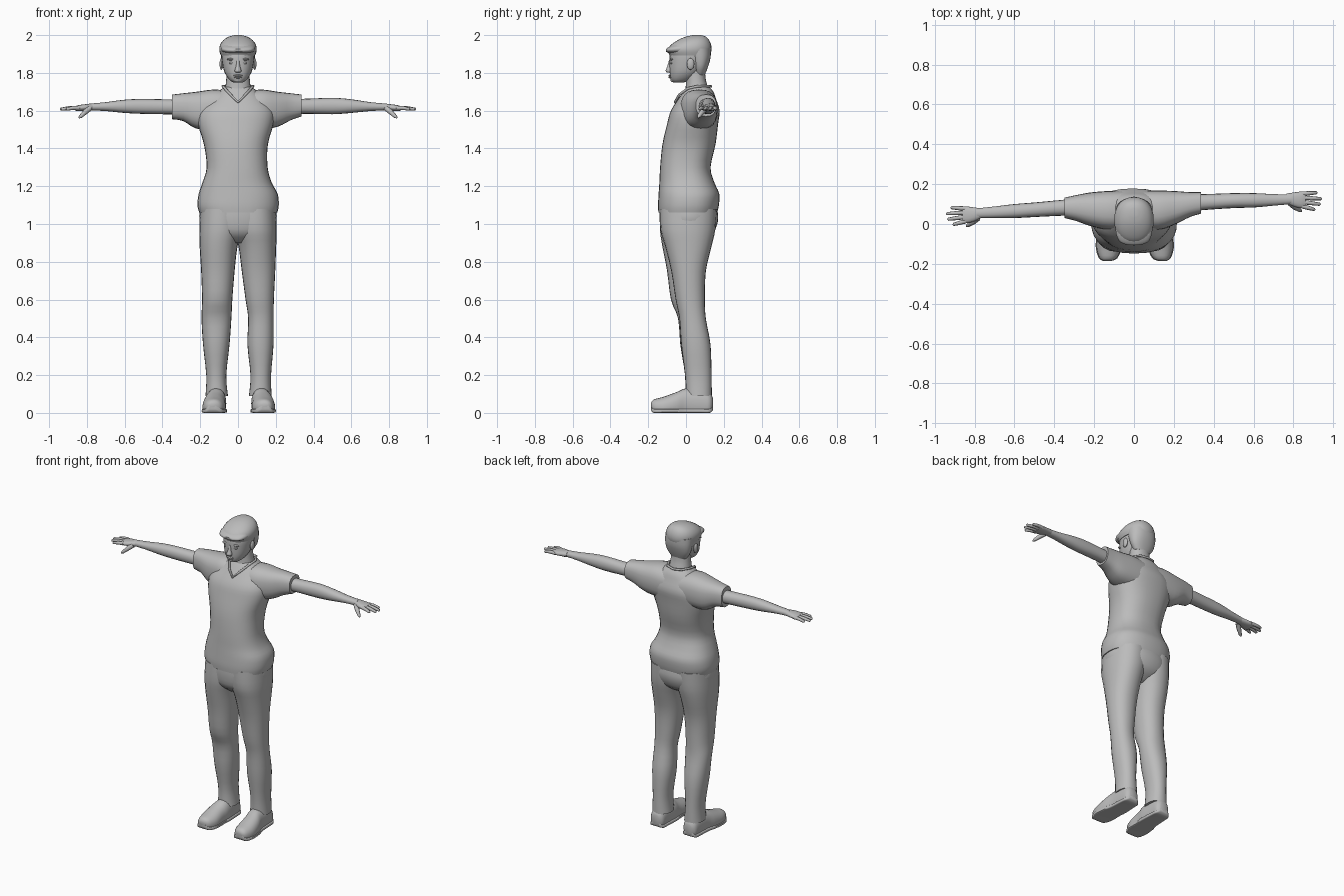
import bpy, bmesh, math
from mathutils import Vector

grey = bpy.data.materials.new("plain grey")
grey.diffuse_color = (0.5, 0.5, 0.5, 1)


def finish(ob, angle=45):
    ob.data.materials.clear()
    ob.data.materials.append(grey)
    bpy.ops.object.select_all(action='DESELECT')
    ob.select_set(True)
    bpy.context.view_layer.objects.active = ob
    bpy.ops.object.shade_smooth_by_angle(angle=math.radians(angle))
    return ob


def from_bmesh(name, bm):
    bmesh.ops.recalc_face_normals(bm, faces=bm.faces)
    me = bpy.data.meshes.new(name)
    bm.to_mesh(me)
    bm.free()
    ob = bpy.data.objects.new(name, me)
    bpy.context.collection.objects.link(ob)
    return finish(ob)


def smooth_rows(rows, steps):
    """Catmull-Rom interpolation between cross-sections."""
    out = []
    for i in range(len(rows) - 1):
        a, b, c, d = (rows[max(i - 1, 0)], rows[i], rows[i + 1], rows[min(i + 2, len(rows) - 1)])
        for s in range(steps):
            t = s / steps
            out.append([0.5 * (2 * q + (r - p) * t + (2 * p - 5 * q + 4 * r - w) * t * t
                               + (3 * q - p - 3 * r + w) * t ** 3)
                        for p, q, r, w in zip(a, b, c, d)])
    return out + [list(rows[-1])]


def loft(name, axis, rows, power=2.2, n=24, steps=3, floor=None):
    """Rows are (position, u0, u1, v0, v1); u, v are the other two axes in order."""
    bm = bmesh.new()
    rings = []
    for t, u0, u1, v0, v1 in smooth_rows(rows, steps):
        ring = []
        for k in range(n):
            a = 2 * math.pi * k / n
            c, s = math.cos(a), math.sin(a)
            u = (u0 + u1) / 2 + (u1 - u0) / 2 * math.copysign(abs(c) ** (2 / power), c)
            v = (v0 + v1) / 2 + (v1 - v0) / 2 * math.copysign(abs(s) ** (2 / power), s)
            if floor is not None:
                v = max(v, floor)
            ring.append(bm.verts.new({'X': (t, u, v), 'Y': (u, t, v), 'Z': (u, v, t)}[axis]))
        rings.append(ring)
    for a, b in zip(rings, rings[1:]):
        for k in range(n):
            bm.faces.new((a[k], a[(k + 1) % n], b[(k + 1) % n], b[k]))
    bm.faces.new(rings[0])
    bm.faces.new(rings[-1])
    return from_bmesh(name, bm)


def sym(rows):
    """Expand (z, half_width, y0, y1) to full cross-section rows."""
    return [(z, -w, w, y0, y1) for z, w, y0, y1 in rows]


def blob(name, loc, size):
    bm = bmesh.new()
    bmesh.ops.create_uvsphere(bm, u_segments=14, v_segments=8, radius=1)
    for v in bm.verts:
        v.co = Vector(loc) + Vector([v.co[i] * size[i] for i in range(3)])
    return from_bmesh(name, bm)


def tube(name, pts, radii, cyclic=False):
    cu = bpy.data.curves.new(name, 'CURVE')
    cu.dimensions = '3D'
    cu.bevel_depth = 1
    cu.bevel_resolution = 2
    cu.use_fill_caps = True
    sp = cu.splines.new('POLY')
    sp.points.add(len(pts) - 1)
    for p, co, r in zip(sp.points, pts, radii):
        p.co = (*co, 1)
        p.radius = r
    sp.use_cyclic_u = cyclic
    ob = bpy.data.objects.new(name, cu)
    bpy.context.collection.objects.link(ob)
    bpy.ops.object.select_all(action='DESELECT')
    ob.select_set(True)
    bpy.context.view_layer.objects.active = ob
    bpy.ops.object.convert(target='MESH')
    return finish(bpy.context.view_layer.objects.active, 60)


# Shirt body, then the shoulders with both sleeves
loft("shirt_body", 'Z', [
    (1.06, -.205, .208, -.146, .165), (1.10, -.215, .216, -.148, .174), (1.16, -.208, .21, -.145, .176),
    (1.22, -.188, .178, -.141, .150), (1.30, -.166, .157, -.137, .130), (1.42, -.180, .158, -.125, .156),
    (1.53, -.212, .188, -.100, .170), (1.60, -.205, .19, -.080, .178), (1.66, -.15, .145, -.042, .160),
    (1.70, -.105, .105, -.015, .145), (1.725, -.074, .074, .004, .125)], power=2.4, n=32)
loft("shirt_shoulders", 'X', [
    (-.35, .03, .132, 1.555, 1.685), (-.29, .015, .145, 1.545, 1.692), (-.22, -.01, .158, 1.505, 1.70),
    (-.12, -.03, .166, 1.5, 1.712), (0, -.02, .166, 1.5, 1.70), (.12, -.03, .168, 1.5, 1.712),
    (.21, 0, .165, 1.515, 1.70), (.28, .035, .16, 1.55, 1.692), (.337, .052, .16, 1.57, 1.685)], power=2.5)
tube("v_collar", [(0, -.058, 1.645), (.04, -.035, 1.685), (.07, .01, 1.718), (.08, .065, 1.73),
                  (.05, .118, 1.73), (0, .132, 1.728), (-.05, .118, 1.73), (-.08, .065, 1.73),
                  (-.07, .01, 1.718), (-.04, -.035, 1.685)], [.007] * 10, True)

# Trousers
loft("trouser_seat", 'Z', sym([(.90, .06, -.07, .07), (.95, .17, -.125, .142),
                               (1.02, .204, -.14, .17), (1.08, .2, -.14, .165)]), n=32)
loft("left_trouser_leg", 'Z', [
    (.09, -.172, -.053, -.005, .137), (.2, -.168, -.062, -.005, .135), (.36, -.185, -.045, -.03, .13),
    (.5, -.193, -.035, -.042, .105), (.6, -.19, -.03, -.08, .10), (.75, -.195, -.018, -.10, .105),
    (.88, -.203, -.003, -.125, .135), (.97, -.205, .02, -.138, .155), (1.08, -.2, .03, -.138, .163)])
loft("right_trouser_leg", 'Z', [
    (.09, .058, .178, 0, .137), (.2, .066, .175, -.005, .135), (.36, .05, .188, -.025, .13),
    (.5, .054, .188, -.035, .105), (.6, .04, .19, -.055, .10), (.75, .02, .197, -.078, .105),
    (.88, .003, .202, -.11, .135), (.97, -.02, .205, -.135, .155), (1.08, -.03, .2, -.138, .163)])

# Shoes
shoe = [(-.186, -.15, -.12, .03, .05), (-.172, -.172, -.088, -.005, .07), (-.12, -.188, -.066, -.03, .085),
        (-.05, -.183, -.066, -.03, .11), (0, -.17, -.062, -.03, .13), (.08, -.165, -.066, -.03, .13),
        (.125, -.16, -.07, -.02, .11), (.142, -.14, -.09, .02, .08)]
for side, sgn, dx in (("left", 1, 0), ("right", -1, .008)):
    def flip(rows):
        return [(y, *sorted((sgn * a + dx, sgn * b + dx)), c, d) for y, a, b, c, d in rows]
    loft(side + "_shoe", 'Y', flip(shoe), floor=0.004)
    sole = [(y, a - .004, b + .004, max(c, 0) * .6, .022 + max(c, 0) * .6) for y, a, b, c, d in shoe]
    loft(side + "_sole", 'Y', flip(sole), power=6)

# Bare arms
loft("left_arm", 'X', [
    (-.25, .04, .13, 1.575, 1.665), (-.35, .042, .122, 1.58, 1.66), (-.5, .035, .108, 1.583, 1.662),
    (-.6, .03, .1, 1.588, 1.658), (-.7, .03, .088, 1.598, 1.645), (-.79, .03, .078, 1.602, 1.637)], n=16)
loft("right_arm", 'X', [
    (.25, .06, .15, 1.575, 1.665), (.35, .07, .15, 1.583, 1.663), (.5, .08, .155, 1.581, 1.668),
    (.6, .083, .155, 1.588, 1.66), (.7, .092, .15, 1.598, 1.645), (.79, .1, .148, 1.602, 1.637)], n=16)

# Hands: palm, four fingers and thumb
fingers = [("index", .014, -.905, -.002), ("middle", .036, -.932, .024),
           ("ring", .057, -.938, .052), ("little", .077, -.915, .082)]
for side, sgn, dy in (("left", 1, 0), ("right", -1, .075)):
    palm = [(-.765, .032, .078, 1.603, 1.636), (-.80, .014, .083, 1.6, 1.635),
            (-.84, .004, .088, 1.598, 1.63), (-.862, .008, .084, 1.6, 1.624)]
    loft(side + "_palm", 'X', [(sgn * x, a + dy, b + dy, c, d) for x, a, b, c, d in palm], n=16)
    for nm, ky, tx, ty in fingers:
        pts = [(-.845, ky, 1.614), ((-.845 + tx) / 2, (ky + ty) / 2, 1.614), (tx, ty, 1.608), (tx - .005, ty, 1.607)]
        tube(f"{side}_{nm}_finger", [(sgn * x, y + dy, z) for x, y, z in pts], [.0115, .0105, .008, .003])
    tube(side + "_thumb", [(sgn * x, y + dy, z) for x, y, z in
         [(-.785, .03, 1.613), (-.808, .01, 1.593), (-.832, -.006, 1.57), (-.842, -.011, 1.562)]],
         [.016, .014, .01, .004])

# Neck and head
loft("neck", 'Z', sym([(1.66, .08, -.01, .125), (1.72, .068, -.002, .116),
                       (1.77, .062, 0, .104), (1.83, .06, 0, .1)]))
loft("head", 'Z', sym([(1.75, .026, -.066, -.01), (1.764, .046, -.08, .03), (1.80, .07, -.086, .075),
                       (1.85, .083, -.088, .11), (1.90, .088, -.086, .122), (1.95, .08, -.07, .115)]))
loft("hair", 'Z', sym([(1.79, .055, .045, .1), (1.83, .08, .035, .116),
                       (1.88, .09, .015, .13), (1.93, .092, -.01, .132)]))

# Face details and ears
loft("nose", 'Z', sym([(1.802, .012, -.1, -.07), (1.811, .018, -.108, -.07),
                       (1.835, .011, -.099, -.07), (1.868, .008, -.09, -.07)]), n=12)
blob("upper_lip", (0, -.085, 1.786), (.026, .009, .005))
blob("lower_lip", (0, -.084, 1.777), (.021, .009, .006))
blob("chin", (0, -.066, 1.763), (.024, .016, .013))
for side, s in (("left", -1), ("right", 1)):
    blob(side + "_eye", (s * .034, -.076, 1.852), (.015, .008, .006))
    blob(side + "_brow", (s * .036, -.077, 1.872), (.024, .01, .006))
    blob(side + "_ear", (s * .088, .024, 1.847), (.01, .02, .031))

# Flat cap with a short peak
loft("cap", 'Z', sym([(1.893, .091, -.086, .128), (1.92, .099, -.096, .135), (1.948, .095, -.08, .133),
                      (1.974, .077, -.042, .122), (1.992, .048, .0, .104), (2.0, .018, .04, .08)]), n=28)
loft("cap_peak", 'Y', [(-.106, -.03, .03, 1.912, 1.926), (-.09, -.07, .07, 1.905, 1.938),
                       (-.05, -.09, .09, 1.898, 1.955), (0, -.092, .092, 1.895, 1.96)])
